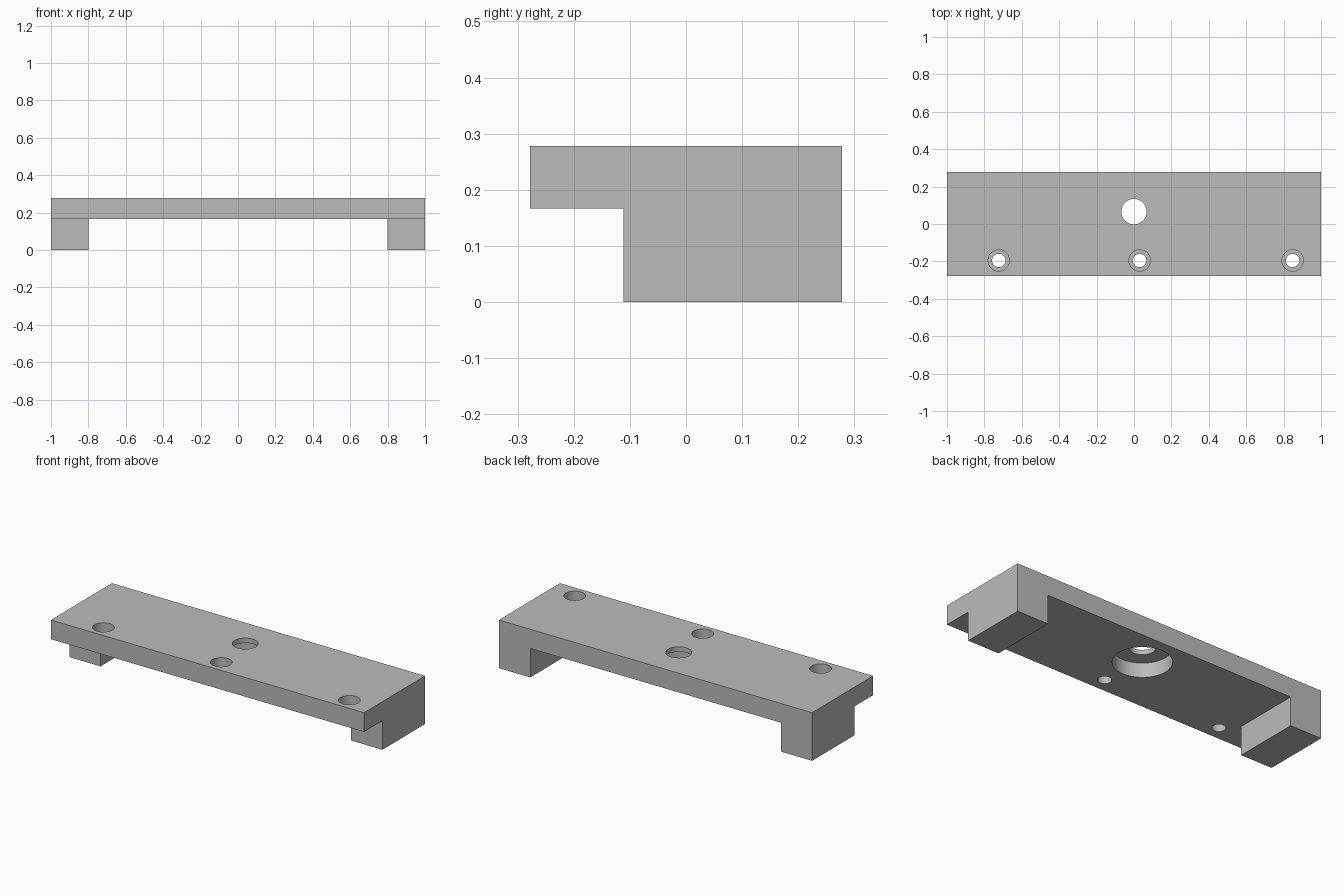
import bpy
import bmesh
import math
from mathutils import Matrix, Vector

if "Cube" in bpy.data.objects:
    bpy.data.objects.remove(bpy.data.objects["Cube"])

HALF_X, HALF_Y = 1.0, 0.278
TOP, UNDERSIDE = 0.278, 0.167
LEG_FRONT, LEG_INNER = -0.111, 0.8

grey = bpy.data.materials.new("machined grey")
grey.use_nodes = True
colour = (0.5, 0.5, 0.5, 1)
grey.diffuse_color = colour
grey.node_tree.nodes["Principled BSDF"].inputs["Base Color"].default_value = colour


def finish(name, bm):
    mesh = bpy.data.meshes.new(name)
    bmesh.ops.recalc_face_normals(bm, faces=bm.faces)
    bm.to_mesh(mesh)
    bm.free()
    obj = bpy.data.objects.new(name, mesh)
    mesh.materials.append(grey)
    bpy.context.collection.objects.link(obj)
    return obj


def extrude_outline(name, points, axis):
    """Solid made by pushing a flat outline along a vector."""
    bm = bmesh.new()
    face = bm.faces.new([bm.verts.new(p) for p in points])
    result = bmesh.ops.extrude_face_region(bm, geom=[face])
    moved = [v for v in result["geom"] if isinstance(v, bmesh.types.BMVert)]
    bmesh.ops.translate(bm, verts=moved, vec=axis)
    return finish(name, bm)


def cylinder(name, x, y, radius, low, high):
    bm = bmesh.new()
    bmesh.ops.create_cone(
        bm, cap_ends=True, segments=64, radius1=radius, radius2=radius,
        depth=high - low,
        matrix=Matrix.Translation((x, y, (low + high) / 2)))
    return finish(name, bm)


def cut(target, cutter):
    mod = target.modifiers.new(cutter.name, 'BOOLEAN')
    mod.operation = 'DIFFERENCE'
    mod.solver = 'EXACT'
    mod.object = cutter
    bpy.context.view_layer.objects.active = target
    bpy.ops.object.modifier_apply(modifier=mod.name)
    bpy.data.objects.remove(cutter)


# Bracket body: stepped side profile swept along its length
profile = [(-HALF_Y, TOP), (-HALF_Y, UNDERSIDE), (LEG_FRONT, UNDERSIDE),
           (LEG_FRONT, 0), (HALF_Y, 0), (HALF_Y, TOP)]
bracket = extrude_outline("bracket", [(-HALF_X, y, z) for y, z in profile],
                          Vector((2 * HALF_X, 0, 0)))

# Open channel that leaves one leg at each end
channel = [(-LEG_INNER, -1, -1), (LEG_INNER, -1, -1),
           (LEG_INNER, -1, UNDERSIDE), (-LEG_INNER, -1, UNDERSIDE)]
cut(bracket, extrude_outline("channel_cutter", channel, Vector((0, 2, 0))))

# Centre hole with a wide pocket underneath
cut(bracket, cylinder("centre_hole_cutter", 0, 0.066, 0.068, 0.1, 0.4))
cut(bracket, cylinder("pocket_cutter", 0, 0.066, 0.153, 0.1, 0.25))

# Counterbored screw holes along the front edge
for x in (-0.723, 0.03, 0.848):
    cut(bracket, cylinder("screw_hole_cutter", x, -0.195, 0.036, 0.1, 0.4))
    cut(bracket, cylinder("screw_head_cutter", x, -0.195, 0.057, 0.211, 0.4))

# Smooth hole walls, sharp edges
bpy.ops.object.select_all(action='DESELECT')
bracket.select_set(True)
bpy.context.view_layer.objects.active = bracket
bpy.ops.object.shade_smooth_by_angle(angle=math.radians(30))
